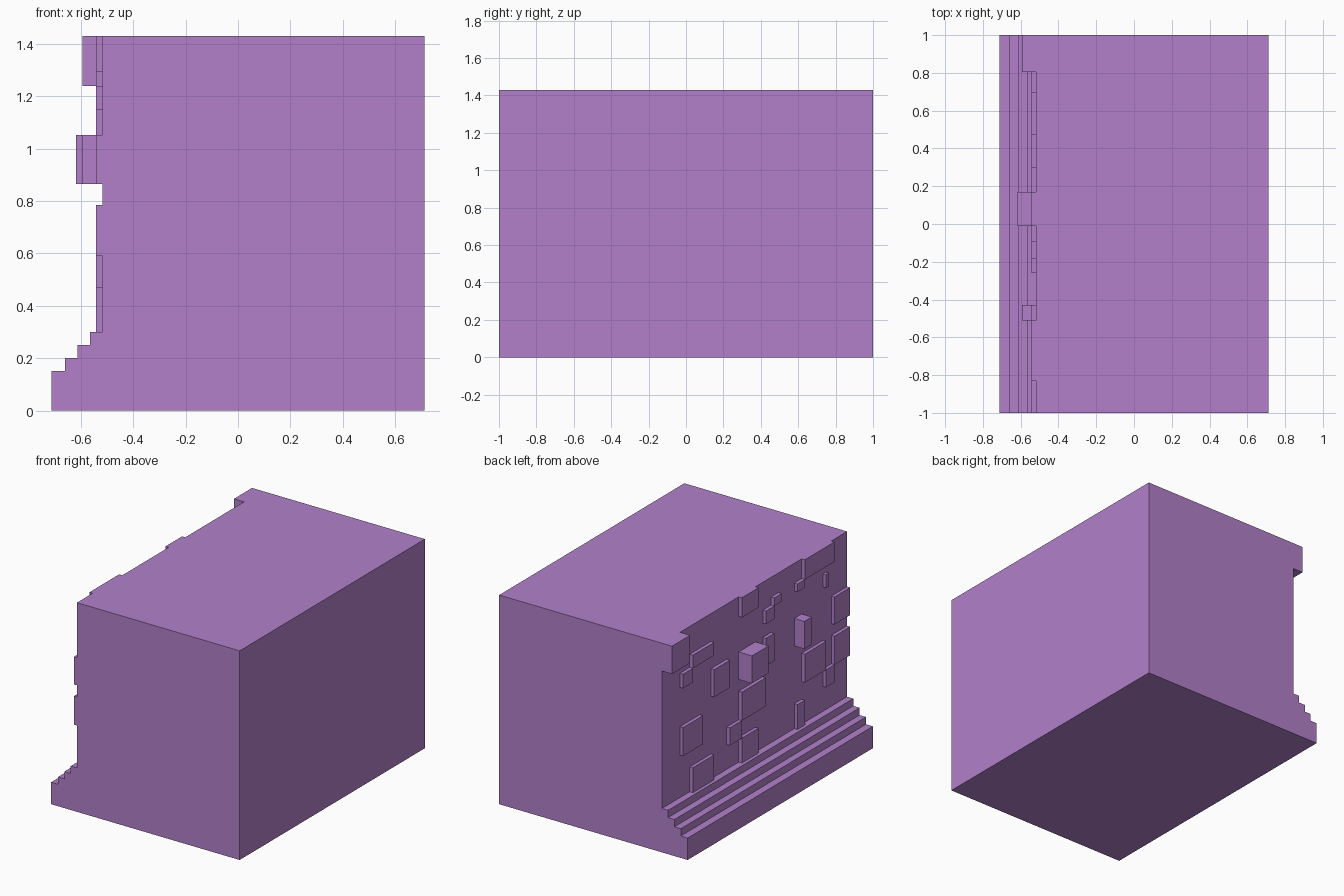
import bpy, bmesh

if "Cube" in bpy.data.objects:
    bpy.data.objects.remove(bpy.data.objects["Cube"])

# one flat colour
mat = bpy.data.materials.new("lilac")
mat.diffuse_color = (0.445, 0.216, 0.591, 1)
mat.use_nodes = True
mat.node_tree.nodes["Principled BSDF"].inputs["Base Color"].default_value = mat.diffuse_color

WALL, RIGHT, TOP = -0.518, 0.713, 1.43


def add_object(name, bm):
    bmesh.ops.recalc_face_normals(bm, faces=bm.faces)
    me = bpy.data.meshes.new(name)
    bm.to_mesh(me)
    bm.free()
    me.materials.append(mat)
    ob = bpy.data.objects.new(name, me)
    bpy.context.collection.objects.link(ob)


def extrude_profile(name, points, y0, y1):
    """Extrude an xz outline from y0 to y1."""
    bm = bmesh.new()
    face = bm.faces.new([bm.verts.new((x, y0, z)) for x, z in points])
    ext = bmesh.ops.extrude_face_region(bm, geom=[face])
    verts = [g for g in ext["geom"] if isinstance(g, bmesh.types.BMVert)]
    bmesh.ops.translate(bm, verts=verts, vec=(0, y1 - y0, 0))
    add_object(name, bm)


def block(name, y0, y1, z0, z1, x):
    extrude_profile(name, [(x, z0), (WALL, z0), (WALL, z1), (x, z1)], y0, y1)


# solid wall body with stepped foot on the left
profile = [(RIGHT, TOP), (RIGHT, 0), (-0.713, 0)]
for x, x_next, z in [(-0.713, -0.661, 0.15), (-0.661, -0.613, 0.20),
                     (-0.613, -0.565, 0.25), (-0.565, WALL, 0.30)]:
    profile += [(x, z), (x_next, z)]
profile.append((WALL, TOP))
extrude_profile("wall_body", profile, -1, 1)

# thin raised stones, listed by course (z range) and their y ranges
courses = {
    (0.30, 0.47): [(0.47, 0.70), (-0.01, 0.17), (-0.51, -0.43)],
    (0.47, 0.59): [(0.17, 0.30), (-0.83, -0.74)],
    (0.59, 0.785): [(0.59, 0.805), (-0.09, 0.17), (-0.74, -0.51), (-1, -0.83)],
    (0.865, 1.053): [(0.30, 0.47), (-0.18, -0.09), (-1, -0.83)],
    (1.053, 1.15): [(0.70, 0.805)],
    (1.15, 1.24): [(0.47, 0.70), (-0.18, -0.09), (-0.77, -0.74)],
    (1.24, 1.295): [(-0.26, -0.18), (-0.51, -0.43)],
    (1.295, TOP): [(-0.01, 0.17), (-0.83, -0.51)],
}
for (z0, z1), spans in courses.items():
    for y0, y1 in spans:
        block("raised_stone", y0, y1, z0, z1, -0.542)

# strongly protruding stones
block("corner_stone", 0.805, 1, 1.24, TOP, -0.594)
block("jutting_stone", -0.01, 0.17, 0.865, 1.053, -0.618)
block("jutting_stone", -0.51, -0.43, 0.865, 1.053, -0.594)
